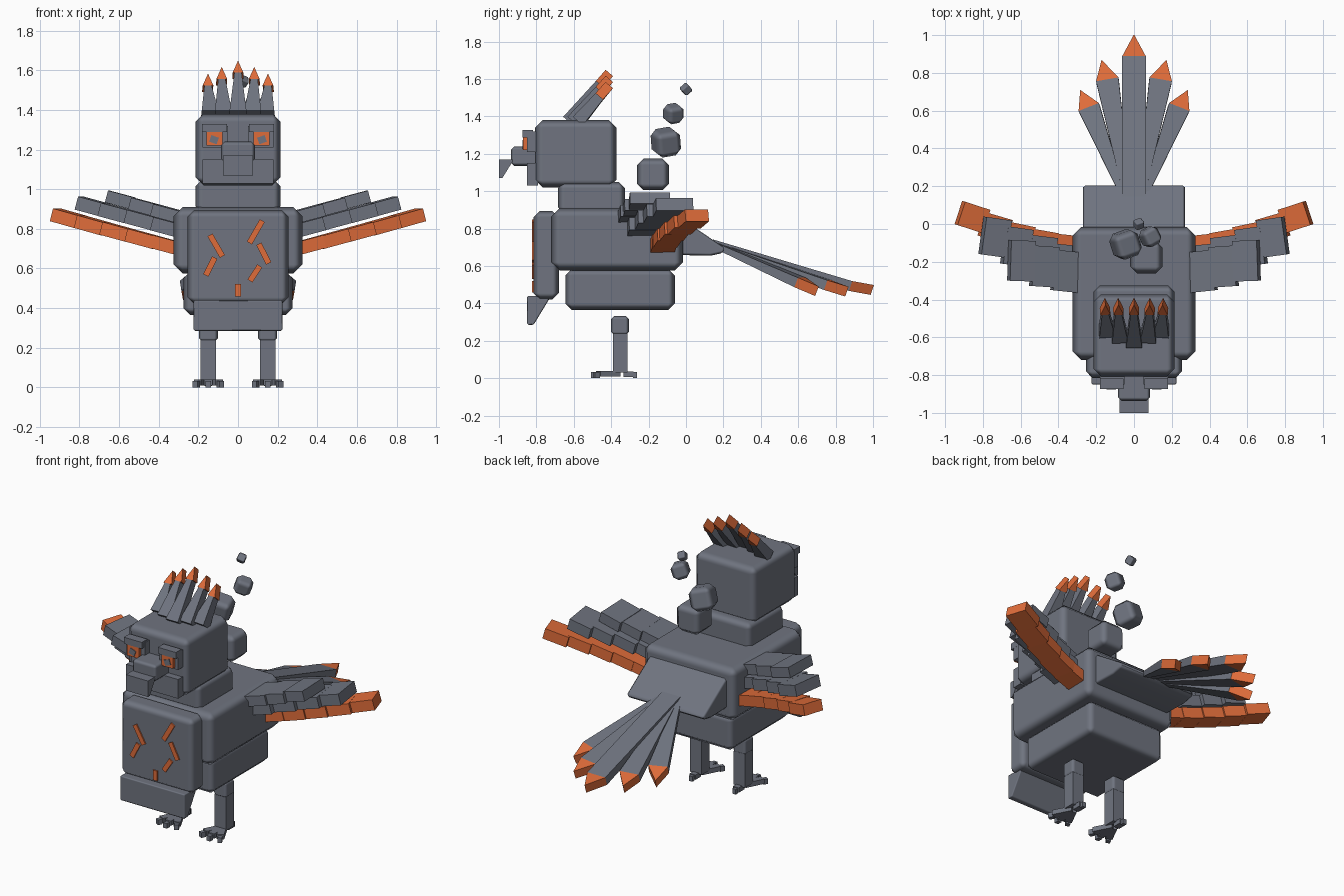
import bpy, bmesh, math
from mathutils import Vector, Euler

if "Cube" in bpy.data.objects:
    bpy.data.objects.remove(bpy.data.objects["Cube"])


def material(name, rgb):
    m = bpy.data.materials.new(name)
    m.diffuse_color = (*rgb, 1)
    m.use_nodes = True
    m.node_tree.nodes["Principled BSDF"].inputs["Base Color"].default_value = m.diffuse_color
    return m


GREY = material("slate_grey", (0.16, 0.175, 0.215))
ORANGE = material("ember_orange", (0.74, 0.15, 0.042))


def hull(name, pts, mat=GREY, bevel=0.0):
    """Convex solid around a few points, with an optional soft chamfer."""
    bm = bmesh.new()
    for p in pts:
        bm.verts.new(p)
    bmesh.ops.convex_hull(bm, input=bm.verts[:])
    bmesh.ops.dissolve_limit(bm, angle_limit=0.02, verts=bm.verts[:], edges=bm.edges[:])
    bmesh.ops.recalc_face_normals(bm, faces=bm.faces[:])
    me = bpy.data.meshes.new(name)
    bm.to_mesh(me)
    bm.free()
    me.materials.append(mat)
    ob = bpy.data.objects.new(name, me)
    bpy.context.collection.objects.link(ob)
    if bevel:
        for f in me.polygons:
            f.use_smooth = True
        b = ob.modifiers.new("chamfer", 'BEVEL')
        b.width = bevel
        b.segments = 1
        b.harden_normals = True
    return ob


def box(name, loc, size, rot=(0, 0, 0), mat=GREY, bevel=0.0):
    """Box from centre, size and rotation in degrees."""
    r = Euler([math.radians(a) for a in rot]).to_matrix()
    pts = [Vector(loc) + r @ Vector((size[0] * i, size[1] * j, size[2] * k))
           for i in (-.5, .5) for j in (-.5, .5) for k in (-.5, .5)]
    return hull(name, pts, mat, bevel)


def span(name, x, y, z, mat=GREY, bevel=0.0):
    """Box from its x, y and z ranges."""
    r = (x, y, z)
    return box(name, [(a + b) / 2 for a, b in r], [b - a for a, b in r], mat=mat, bevel=bevel)


def prism(name, half, profile, mat=GREY, bevel=0.0):
    """Side profile (y, z) extended across x."""
    return hull(name, [(x, y, z) for x in (-half, half) for y, z in profile], mat, bevel)


def feather(name, p0, p1, p2, w0, w1, w2, t0, t1):
    """Grey tapered vane from p0 to p1, with an orange wedge tip ending at p2."""
    p0, p1, p2 = Vector(p0), Vector(p1), Vector(p2)
    d = (p1 - p0).normalized()
    side = d.cross(Vector((0, 0, 1))).normalized()
    n = side.cross(d)

    def section(p, w, t):
        return [p + side * w * i + n * t * j for i in (-.5, .5) for j in (-.5, .5)]
    hull(name + "_vane", section(p0, w0, t0) + section(p1, w1, t1))
    hull(name + "_tip", section(p1, w2, t1) + [p2 + n * t1 * j for j in (-.5, .5)], ORANGE)


# Torso, neck and head
span("body", (-.325, .325), (-.72, -.016), (.575, .91), bevel=.045)
span("belly", (-.275, .275), (-.645, -.06), (.365, .585), bevel=.035)
span("chest_plate", (-.255, .255), (-.815, -.68), (.42, .895), bevel=.035)
prism("lower_chest", .225, [(-.85, .44), (-.85, .285), (-.815, .285), (-.73, .425), (-.73, .44)], bevel=.02)
span("neck", (-.215, .215), (-.685, -.325), (.88, 1.05), bevel=.035)
span("head", (-.215, .215), (-.807, -.372), (1.02, 1.38), bevel=.04)
prism("tail_base", .27, [(-.1, .89), (-.02, .85), (.21, .695), (.20, .67), (.13, .655), (-.1, .66)], bevel=.015)

# Beak and lower face
span("beak", (-.085, .085), (-.936, -.79), (1.135, 1.24), bevel=.018)
prism("beak_hook", .076, [(-1, 1.17), (-.92, 1.17), (-.935, 1.15), (-.982, 1.07), (-1, 1.07)])
span("lower_face", (-.18, .18), (-.85, -.79), (1.03, 1.15))

# Eyes
for s, tag in ((1, "right"), (-1, "left")):
    box("eye_block_" + tag, (s * .115, -.825, 1.265), (.13, .05, .11))
    box("eye_" + tag, (s * .118, -.86, 1.257), (.08, .022, .075), mat=ORANGE)
    box("pupil_" + tag, (s * .121, -.872, 1.25), (.04, .006, .035), (0, s * -20, 0))
    box("brow_" + tag, (s * .118, -.845, 1.308), (.125, .056, .04))

# Chest markings: x, z, length, angle
for i, (x, z, l, a) in enumerate([(.09, .785, .13, 60), (.13, .675, .11, -63), (.085, .575, .09, 57),
                                  (0, .49, .062, 90), (-.11, .715, .125, -60), (-.14, .61, .1, 63)]):
    box(f"chest_mark_{i}", (x, -.8185, z), (l, .009, .029), (0, -a, 0), ORANGE)

# Head crest
for i, (x0, x1, y0, dz) in enumerate([(0, 0, -.63, 0), (.075, .083, -.605, -.032), (.143, .153, -.575, -.065)]):
    for s in ((1,) if i == 0 else (1, -1)):
        feather(f"crest_feather_{i}_{s}", (s * x0, y0, 1.375), (s * x1, -.462, 1.572 + dz),
                (s * x1, -.41, 1.632 + dz), .085, .036, .054, .07, .052)

# Tail fan
feather("tail_feather_centre", (0, .14, .725), (0, .88, .493), (0, .996, .472), .125, .125, .125, .035, .055)
for s in (1, -1):
    feather(f"tail_feather_mid_{s}", (s * .035, .15, .715), (s * .14, .757, .498),
            (s * .17, .86, .463), .04, .12, .12, .03, .055)
    feather(f"tail_feather_outer_{s}", (s * .06, .16, .71), (s * .236, .61, .512),
            (s * .281, .70, .465), .03, .115, .115, .03, .055)

# Wings: three tiers of overlapping blocks, (x, y, z, yaw) from the body outwards
TIERS = [
    ("wing_primary", ORANGE, (.145, .13, .066),
     [(.36, -.122, .717, 6), (.485, -.1, .75, 10), (.61, -.065, .784, 12), (.735, -.02, .818, 16), (.855, .037, .852, 18)]),
    ("wing_middle", GREY, (.14, .2, .068),
     [(.36, -.21, .808, 5), (.49, -.165, .845, 7), (.62, -.12, .88, 8), (.735, -.07, .912, 8)]),
    ("wing_upper", GREY, (.135, .215, .062),
     [(.36, -.25, .878, 6), (.475, -.225, .91, 4), (.595, -.195, .946, 2)]),
]
for name, mat, size, blocks in TIERS:
    for s in (1, -1):
        for i, (x, y, z, yaw) in enumerate(blocks):
            box(f"{name}_{i}_{s}", (s * x, y, z), size, (0, -15 * s, yaw * s), mat)

# Legs and feet
for s in (1, -1):
    x = s * .15
    span(f"thigh_{s}", (x - .048, x + .048), (-.4, -.305), (.23, .333), bevel=.018)
    span(f"shin_{s}", (x - .04, x + .04), (-.39, -.313), (.03, .24))
    for a in (-27, 0, 27):
        d = Vector((math.sin(math.radians(a)), -math.cos(math.radians(a)), 0))
        root = Vector((x, -.36, 0))
        box(f"toe_{a}_{s}", root + d * .06 + Vector((0, 0, .024)), (.042, .12, .03), (0, 0, a))
        box(f"claw_{a}_{s}", root + d * .133 + Vector((0, 0, .016)), (.026, .03, .032), (0, 0, a))
    box(f"back_toe_{s}", (x, -.307, .022), (.04, .055, .03))
    box(f"back_claw_{s}", (x, -.272, .016), (.024, .022, .032))

# Floating puffs behind the head
box("puff_1", (.065, -.176, 1.09), (.17, .17, .17), bevel=.035)
box("puff_2", (-.045, -.108, 1.262), (.14, .14, .14), (10, 15, 20), bevel=.032)
box("puff_3", (.085, -.068, 1.415), (.098, .098, .098), (10, 20, 30), bevel=.025)
box("puff_4", (.025, .0, 1.545), (.048, .048, .048), (45, 20, 20), bevel=.008)
